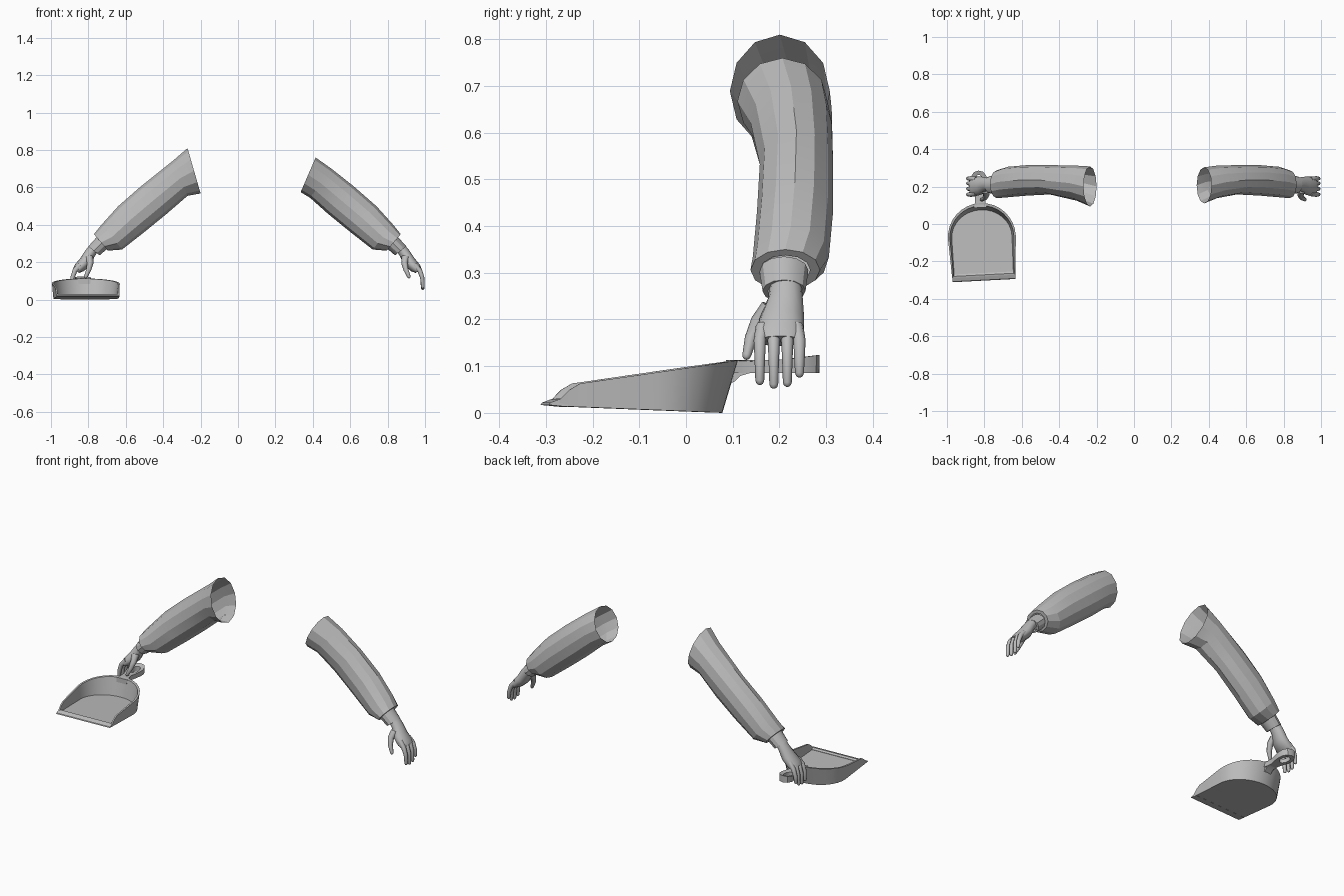
import bpy, bmesh, math
from mathutils import Vector, Matrix

if "Cube" in bpy.data.objects:
    bpy.data.objects.remove(bpy.data.objects["Cube"])

grey = bpy.data.materials.new("plain_grey")
grey.diffuse_color = (0.5, 0.5, 0.5, 1)
grey.use_nodes = True
grey.node_tree.nodes["Principled BSDF"].inputs["Base Color"].default_value = grey.diffuse_color


def finish(name, bm, smooth=None):
    bmesh.ops.recalc_face_normals(bm, faces=bm.faces)
    me = bpy.data.meshes.new(name)
    bm.to_mesh(me)
    bm.free()
    me.materials.append(grey)
    ob = bpy.data.objects.new(name, me)
    bpy.context.collection.objects.link(ob)
    if smooth:
        bpy.ops.object.select_all(action='DESELECT')
        ob.select_set(True)
        bpy.context.view_layer.objects.active = ob
        bpy.ops.object.shade_smooth_by_angle(angle=math.radians(smooth))
    return ob


def bridge(bm, a, b, closed=True):
    n = len(a)
    for i in range(n if closed else n - 1):
        j = (i + 1) % n
        bm.faces.new((a[i], a[j], b[j], b[i]))


def loft(bm, rings, start=False, end=False):
    loops = [[bm.verts.new(p) for p in r] for r in rings]
    for a, b in zip(loops, loops[1:]):
        bridge(bm, a, b)
    if start:
        bm.faces.new(loops[0])
    if end:
        bm.faces.new(loops[-1])


def ring(top, bot, y0, y1, n=12, scale=1.0):
    """Oval loop spanning two x-z points and a y range."""
    t, b = Vector((top[0], 0, top[1])), Vector((bot[0], 0, bot[1]))
    c = (t + b) / 2 + Vector((0, (y0 + y1) / 2, 0))
    a, w = (t - b) / 2 * scale, Vector((0, (y1 - y0) / 2 * scale, 0))
    return [c + a * math.cos(k * math.tau / n) + w * math.sin(k * math.tau / n)
            for k in range(n)]


def finger(bm, pts, r0, r1, n=8):
    """Tapered tube along points with a rounded tip."""
    pts = [Vector(p) for p in pts]
    tip = (pts[-1] - pts[-2]).normalized()
    last = len(pts) - 1
    radii = [r0 + (r1 - r0) * i / last for i in range(last + 1)]
    pts += [pts[-1] + tip * r1 * 0.65, pts[-1] + tip * r1 * 0.95]
    radii += [r1 * 0.75, r1 * 0.3]
    rings = []
    for i, p in enumerate(pts):
        d = (pts[min(i + 1, len(pts) - 1)] - pts[max(i - 1, 0)]).normalized()
        u = d.cross(Vector((0, 1, 0))).normalized()
        v = d.cross(u)
        rings.append([p + (u * math.cos(k * math.tau / n) + v * math.sin(k * math.tau / n)) * radii[i]
                      for k in range(n)])
    loft(bm, rings, True, True)


# Sleeve loops shared by both arms: upper point, lower point, y range
forearm = [((.62, .605), (.48, .46), .158, .315), ((.74, .50), (.60, .362), .152, .315),
           ((.83, .40), (.72, .268), .143, .306), ((.87, .35), (.795, .262), .138, .287)]
shoulder = {
    "right": [((.415, .76), (.335, .575), .11, .303), ((.50, .70), (.385, .545), .138, .312)],
    "left": [((.37, .81), (.30, .568), .094, .308), ((.445, .745), (.37, .555), .125, .312)],
}


def build_arm(side):
    def done(name, bm, smooth):
        if side == "left":
            for v in bm.verts:
                v.co.x = 0.10 - v.co.x
        finish(side + "_" + name, bm, smooth)

    # open sleeve with a turned-in hem
    bm = bmesh.new()
    rows = shoulder[side] + forearm
    loft(bm, [ring(*r) for r in rows] + [ring(*rows[-1], scale=0.72)])
    done("sleeve", bm, 15)

    # inner cuff
    bm = bmesh.new()
    end = ((.90, .285), (.84, .237), .164, .256)
    loft(bm, [ring((.855, .335), (.795, .275), .157, .262), ring(*end), ring(*end, scale=0.75)])
    done("cuff", bm, 30)

    # palm
    bm = bmesh.new()
    loft(bm, [ring((.885, .30), (.845, .265), .18, .247),
              ring((.915, .265), (.868, .228), .176, .25),
              ring((.943, .222), (.888, .185), .158, .253),
              ring((.972, .188), (.925, .152), .148, .253),
              ring((.982, .165), (.95, .143), .152, .25)], True, True)
    # four fingers
    for y, tip in ((.158, .064), (.188, .056), (.217, .06), (.243, .08)):
        finger(bm, [(.945, .2 + (y - .2) * .85, .185), (.972, y, .155),
                    (.985, y, .118), (.988, y, tip + .005)], .015, .0095)
    # thumb
    finger(bm, [(.895, .18, .225), (.89, .155, .195), (.898, .139, .16), (.914, .13, .123)], .021, .0095)
    done("hand", bm, 60)


for s in ("right", "left"):
    build_arm(s)

# Dustpan, built around its own centre line then turned slightly
turn = Matrix.Translation((-.817, 0, 0)) @ Matrix.Rotation(math.radians(3), 4, 'Z')


def floor_z(y):
    return max(0.0, (.08 - y) * .04)


def rim_z(y):
    if y > -.235:
        return .063 + (min(y, .11) + .235) * .145
    return .063 - ((-.235 - y) / .045) ** 1.5 * .035


def outline(half, back, front_half):
    """U shape from the front left, around the back, to the front right."""
    pts = [(-(front_half + (half - front_half) * t), -.28 + .21 * t) for t in (0, .1, .21, .5)]
    arc = [(-half * math.cos(math.pi * k / 16), -.07 + (back + .07) * math.sin(math.pi * k / 16))
           for k in range(17)]
    return pts + arc + [(-x, y) for x, y in reversed(pts)]


bm = bmesh.new()
layers = []
for half, back, front, height in ((.174, .078, .168, floor_z), (.1815, .112, .170, rim_z),
                                  (.171, .098, .162, rim_z),
                                  (.161, .076, .158, lambda y: floor_z(y) + .008)):
    layers.append([bm.verts.new((x, y, height(y))) for x, y in outline(half, back, front)])
for a, b in zip(layers, layers[1:]):
    bridge(bm, a, b, closed=False)
under, top = layers[0], layers[3]
bm.faces.new(under)
bm.faces.new(top)
for k in (0, -1):
    bm.faces.new([l[k] for l in layers])
bm.faces.new((under[0], under[-1], top[-1], top[0]))
bm.transform(turn)
finish("pan", bm, 25)

# front lip with a low ridge
bm = bmesh.new()
profile = [(-.262, .013), (-.262, .024), (-.272, .031), (-.281, .029), (-.30, .022), (-.303, .017)]
loft(bm, [[(x, y, z) for y, z in profile] for x in (-.169, .169)], True, True)
bm.transform(turn)
finish("front_lip", bm)

# Handle with a hanging hole
outer = [(.034, .088), (.026, .115), (.025, .15), (.036, .19), (.043, .225), (.041, .255), (.026, .278)]
outer = outer + [(0, .286)] + [(-x, y) for x, y in reversed(outer)] + [(0, .088)]
n = len(outer)
hole = []
for k in range(n):
    a = -math.pi / 2 + (k + 1) * math.tau / n
    hole.append((.022 * math.cos(a), .228 + .035 * math.sin(a)))


def top_z(y):
    return .113 + max(0, y - .2) * .13


bm = bmesh.new()
loops = []
for pts, s, z in ((outer, 1, top_z), (outer, .93, lambda y: .085), (hole, 1, lambda y: .085),
                  (hole, 1, lambda y: top_z(y) - .006)):
    loops.append([bm.verts.new((x * s, y, z(y))) for x, y in pts])
for i in range(4):
    bridge(bm, loops[i], loops[(i + 1) % 4])
bm.transform(turn)
finish("handle", bm, 40)

# bracket under the handle where it meets the pan
bm = bmesh.new()
side = [(.092, .062), (.104, .068), (.115, .079), (.145, .088), (.145, .1), (.1, .105)]
loft(bm, [[(x, y, z) for y, z in side] for x in (-.022, .022)], True, True)
bm.transform(turn)
finish("handle_bracket", bm, 40)
